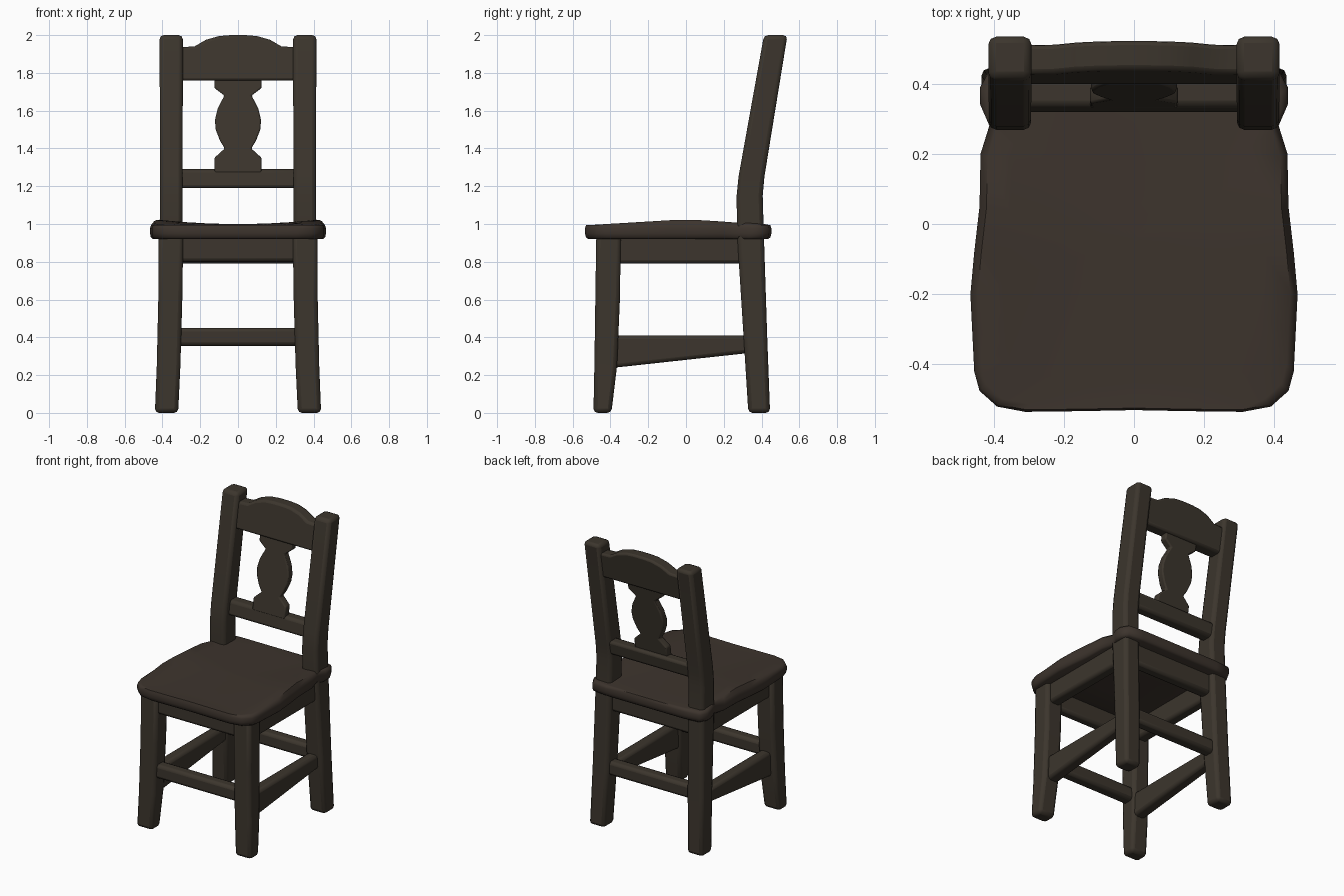
import bpy, bmesh, math

if "Cube" in bpy.data.objects:
    bpy.data.objects.remove(bpy.data.objects["Cube"])

def material(name, rgb):
    m = bpy.data.materials.new(name)
    m.diffuse_color = (*rgb, 1)
    m.use_nodes = True
    m.node_tree.nodes["Principled BSDF"].inputs["Base Color"].default_value = m.diffuse_color
    return m

WOOD = material("dark brown wood", (0.045, 0.036, 0.026))
SEAT = material("warm brown wood", (0.046, 0.034, 0.026))

def loft(name, rings, mat=WOOD, bevel=0.018, angle=50):
    """Skin equal-length rings of points, cap both ends, soften the edges."""
    bm = bmesh.new()
    vs = [[bm.verts.new(p) for p in r] for r in rings]
    n = len(vs[0])
    for a, b in zip(vs, vs[1:]):
        for i in range(n):
            j = (i + 1) % n
            bm.faces.new((a[i], a[j], b[j], b[i]))
    bm.faces.new(vs[0][::-1])
    bm.faces.new(vs[-1])
    bmesh.ops.recalc_face_normals(bm, faces=bm.faces)
    me = bpy.data.meshes.new(name)
    bm.to_mesh(me)
    bm.free()
    me.materials.append(mat)
    ob = bpy.data.objects.new(name, me)
    bpy.context.collection.objects.link(ob)
    if bevel:
        mod = ob.modifiers.new("soft edges", 'BEVEL')
        mod.width, mod.segments = bevel, 2
        mod.limit_method, mod.angle_limit = 'ANGLE', math.radians(40)
    bpy.ops.object.select_all(action='DESELECT')
    bpy.context.view_layer.objects.active = ob
    ob.select_set(True)
    bpy.ops.object.shade_smooth_by_angle(angle=math.radians(angle))
    return ob

def post(name, side, sections):
    """Square post from (z, x0, x1, y0, y1) sections."""
    loft(name, [[(side * x0, y0, z), (side * x1, y0, z), (side * x1, y1, z), (side * x0, y1, z)]
                for z, x0, x1, y0, y1 in sections], bevel=0.022)

def bar_x(name, half, y0, y1, z0, z1, bevel=0.02):
    loft(name, [[(x, y0, z0), (x, y1, z0), (x, y1, z1), (x, y0, z1)] for x in (-half, half)], bevel=bevel)

def bar_y(name, ends, x0, x1, bevel=0.02):
    """Bar along y from two (y, z0, z1) ends."""
    loft(name, [[(x0, y, z0), (x1, y, z0), (x1, y, z1), (x0, y, z1)] for y, z0, z1 in ends], bevel=bevel)

def lean(z):
    """Centre of the tilted back at a given height."""
    return 0.338 + 0.172 * (z - 1.17)

def back_panel(name, half_profile, thick, shift=0.0, bevel=0.014):
    """Mirrored x-z outline, thickened and leaned with the back posts."""
    outline = half_profile + [(-x, z) for x, z in reversed(half_profile)]
    loft(name, [[(x, lean(z) + shift + s * thick / 2, z) for x, z in outline] for s in (-1, 1)], bevel=bevel)

# Legs, posts and side bars
for s, label in ((-1, "left"), (1, "right")):
    post(f"front_leg_{label}", s, [(0, 0.317, 0.44, -0.49, -0.395), (0.25, 0.305, 0.43, -0.485, -0.365),
                                   (0.6, 0.295, 0.422, -0.48, -0.35), (0.94, 0.29, 0.42, -0.475, -0.345)])
    post(f"back_post_{label}", s, [(0, 0.317, 0.435, 0.33, 0.445), (0.4, 0.303, 0.425, 0.305, 0.43),
                                   (0.95, 0.295, 0.415, 0.27, 0.412), (1.15, 0.293, 0.413, 0.268, 0.406),
                                   (1.25, 0.293, 0.413, 0.278, 0.415), (2.0, 0.292, 0.415, 0.413, 0.537)])
    x0, x1 = sorted((s * 0.315, s * 0.395))
    bar_y(f"side_stretcher_{label}", [(-0.42, 0.235, 0.41), (0.36, 0.32, 0.41)], x0, x1)
    bar_y(f"side_apron_{label}", [(-0.42, 0.79, 0.95), (0.33, 0.79, 0.95)], x0, x1)

# Front and back bars
bar_x("front_stretcher", 0.35, -0.46, -0.38, 0.355, 0.45)
bar_x("back_stretcher", 0.35, 0.325, 0.405, 0.355, 0.45)
bar_x("front_apron", 0.35, -0.455, -0.385, 0.80, 0.95)
bar_x("back_apron", 0.35, 0.3, 0.38, 0.79, 0.95)

# Back rest: crest rail, lower rail and shaped splat
back_panel("crest_rail", [(0.33, 1.76), (0.33, 1.935), (0.23, 1.94), (0.17, 1.975),
                          (0.10, 1.995), (0.04, 2.0)], 0.085)
back_panel("lower_rail", [(0.33, 1.19), (0.33, 1.29)], 0.08, 0.015, 0.018)
back_panel("splat", [(0.125, 1.27), (0.125, 1.35), (0.07, 1.40), (0.095, 1.44), (0.118, 1.50),
                     (0.122, 1.55), (0.108, 1.61), (0.072, 1.68), (0.125, 1.72), (0.125, 1.78)],
           0.05, 0.0, 0.008)

# Seat: rounded board with a shallow dished top
half = [(0.0, -0.53), (0.15, -0.533), (0.31, -0.535), (0.39, -0.52), (0.44, -0.475), (0.455, -0.42),
        (0.46, -0.32), (0.466, -0.2), (0.455, -0.08), (0.44, 0.05), (0.437, 0.2), (0.412, 0.28),
        (0.438, 0.34), (0.438, 0.39), (0.41, 0.44), (0.3, 0.452), (0.0, 0.452)]
outline = half + [(-x, y) for x, y in reversed(half[1:-1])]

def seat_top(x, y):
    return 0.992 + 0.025 * min(1, abs(x) / 0.42) ** 2 * (1 - abs(y) / 0.55) + 0.008 * (1 - abs(y) / 0.55)

def seat_ring(k, z=None):
    return [(x * k, -0.04 + (y + 0.04) * k, seat_top(x * k, y * k) if z is None else z) for x, y in outline]

loft("seat", [seat_ring(0.3, 0.92), seat_ring(0.965, 0.92), seat_ring(0.99, 0.93), seat_ring(1.0, 0.95),
              seat_ring(1.0, 0.978), seat_ring(0.988, 0.994), seat_ring(0.955), seat_ring(0.8),
              seat_ring(0.6), seat_ring(0.4), seat_ring(0.2), seat_ring(0.03)], SEAT, 0, 60)
